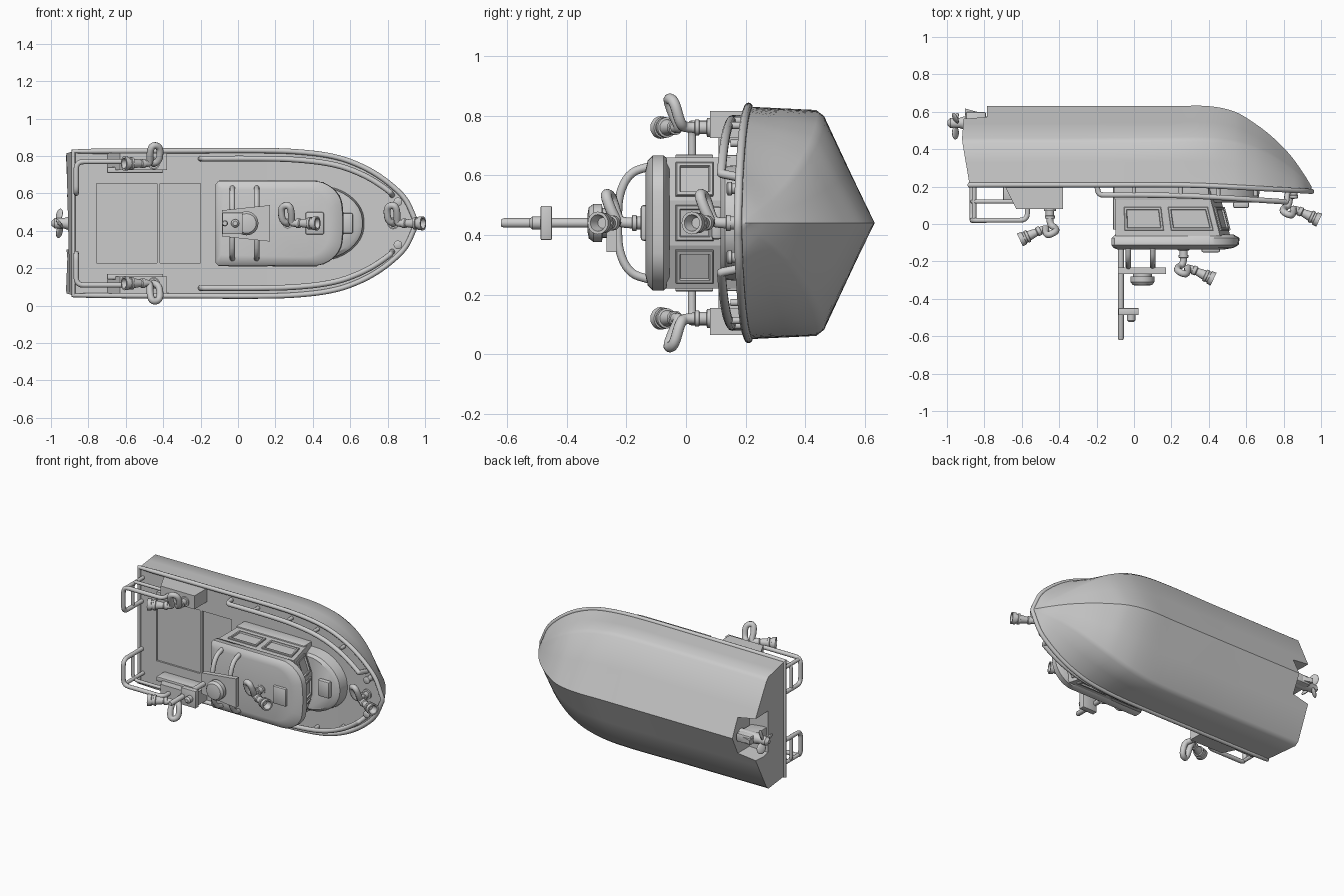
import bpy, bmesh, math
from mathutils import Matrix, Vector as V

if "Cube" in bpy.data.objects:
    bpy.data.objects.remove(bpy.data.objects["Cube"])

# boat frame: x forward, y across, z up out of the deck; M lays it on its side
M = Matrix.Translation((0, 0, .44)) @ Matrix.Rotation(math.pi / 2, 4, 'X')


def finish(bm, name, angle=35):
    bmesh.ops.recalc_face_normals(bm, faces=bm.faces)
    me = bpy.data.meshes.new(name)
    bm.to_mesh(me)
    bm.free()
    ob = bpy.data.objects.new(name, me)
    bpy.context.collection.objects.link(ob)
    ob.matrix_world = M
    return smooth(ob, angle)


def smooth(ob, angle=35):
    bpy.ops.object.select_all(action='DESELECT')
    ob.select_set(True)
    bpy.context.view_layer.objects.active = ob
    bpy.ops.object.shade_smooth_by_angle(angle=math.radians(angle))
    return ob


def loft(name, rings, angle=35):
    bm = bmesh.new()
    rs = [[bm.verts.new(p) for p in r] for r in rings]
    n = len(rs[0])
    for a, b in zip(rs, rs[1:]):
        for i in range(n):
            bm.faces.new((a[i], a[(i + 1) % n], b[(i + 1) % n], b[i]))
    bm.faces.new(rs[0])
    bm.faces.new(rs[-1])
    return finish(bm, name, angle)


def box(name, lo, hi, bev=.004):
    lo, hi = V(lo), V(hi)
    bm = bmesh.new()
    bmesh.ops.create_cube(bm, size=1, matrix=Matrix.Translation((lo + hi) / 2) @ Matrix.Diagonal((*(hi - lo), 1)))
    if bev:
        bmesh.ops.bevel(bm, geom=bm.edges[:], offset=bev, segments=2, affect='EDGES', profile=.5)
    return finish(bm, name)


def lathe(name, p, d, prof, n=20):
    R = V(d).to_track_quat('Z', 'Y')
    return loft(name, [[V(p) + R @ V((r * math.cos(k * math.tau / n), r * math.sin(k * math.tau / n), t))
                        for k in range(n)] for t, r in prof])


def tube(name, pts, r=.014, bend=.03, cyclic=False):
    pts = [V(p) for p in pts]
    out = pts if bend == 0 else [pts[0]]
    if bend:
        for a, b, c in zip(pts, pts[1:], pts[2:]):
            s = b + (a - b).normalized() * min(bend, (a - b).length * .49)
            e = b + (c - b).normalized() * min(bend, (c - b).length * .49)
            out += [s.lerp(b, t).lerp(b.lerp(e, t), t) for t in (0, .2, .4, .6, .8, 1)]
        out.append(pts[-1])
    cu = bpy.data.curves.new(name, 'CURVE')
    cu.dimensions = '3D'
    cu.bevel_depth, cu.bevel_resolution, cu.use_fill_caps = r, 3, True
    sp = cu.splines.new('POLY')
    sp.points.add(len(out) - 1)
    for q, p in zip(sp.points, out):
        q.co = (*p, 1)
    sp.use_cyclic_u = cyclic
    ob = bpy.data.objects.new(name, cu)
    bpy.context.collection.objects.link(ob)
    ob.matrix_world = M
    bpy.ops.object.select_all(action='DESELECT')
    ob.select_set(True)
    bpy.context.view_layer.objects.active = ob
    bpy.ops.object.convert(target='MESH')
    return smooth(bpy.context.object, 50)


def cut(ob, cutter):
    m = ob.modifiers.new('cut', 'BOOLEAN')
    m.operation, m.object, m.solver = 'DIFFERENCE', cutter, 'EXACT'
    bpy.context.view_layer.objects.active = ob
    bpy.ops.object.modifier_apply(modifier='cut')
    bpy.data.objects.remove(cutter)


# hull: stations of x, sheer half width/height, chine half width/height, keel height
ST = [(-.88, .385, -.215, .374, -.45, -.63), (-.3, .388, -.215, .376, -.45, -.63), (.2, .388, -.215, .374, -.455, -.63),
      (.4, .375, -.21, .345, -.455, -.63), (.54, .35, -.203, .292, -.44, -.6), (.65, .31, -.197, .23, -.41, -.535),
      (.74, .262, -.192, .165, -.37, -.465), (.83, .195, -.187, .095, -.31, -.375),
      (.9, .12, -.183, .045, -.25, -.28), (.95, .012, -.18, .006, -.19, -.2)]


def catmull(i, t):
    a, b, c, d = (ST[min(max(j, 0), len(ST) - 1)] for j in (i - 1, i, i + 1, i + 2))
    h = c[0] - b[0]
    m1 = [(c[k] - a[k]) / max(c[0] - a[0], .01) * h for k in range(6)]
    m2 = [(d[k] - b[k]) / max(d[0] - b[0], .01) * h for k in range(6)]
    f = (2 * t**3 - 3 * t**2 + 1, t**3 - 2 * t**2 + t, 3 * t**2 - 2 * t**3, t**3 - t**2)
    out = [f[0] * b[k] + f[1] * m1[k] + f[2] * c[k] + f[3] * m2[k] for k in range(6)]
    return [b[0] + h * t] + out[1:]


stations = [catmull(i, t / 5) for i in range(len(ST) - 1) for t in range(5)] + [list(ST[-1])]
rings = []
for n, (x, ws, hs, wc, hc, hk) in enumerate(stations):
    rake = (0, .04, .025) if n == 0 else (0, 0, 0)
    s, c, k = V((x, ws, hs)), V((x - rake[1], wc, hc)), V((x - rake[2], 0, hk))
    half = [s, s.lerp(c, .5), s.lerp(c, .93), c.lerp(k, .05), c.lerp(k, .5)]
    rings.append(half + [k] + [V((p.x, -p.y, p.z)) for p in reversed(half)])
hull = loft('hull', rings, 40)
cut(hull, loft('tunnel_cutter', [[(-1.1, s * w, h) for s, h in ((-1, -.38), (1, -.38), (1, -.8), (-1, -.8))] if e == 0 else
                                 [(-.785, s * w, h) for s, h in ((-1, -.45), (1, -.45), (1, -.8), (-1, -.8))]
                                 for e, w in ((0, .17), (1, .12))]))
for a, b in ((-.757, -.432), (-.417, -.2)):
    cut(hull, box('hatch_cutter', (a, -.212, -.227), (b, .212, -.1), 0))
smooth(hull, 40)
edge = [V((s[0], s[1], s[2] + .006)) for s in stations]
tube('gunwale', edge + [V((p.x, -p.y, p.z)) for p in reversed(edge)], .014, 0, True)


# trunk and roof share a plan with a rounded front
def plan(h, x0, x1, w, r, bulge):
    c = x1 - r
    q = [(c + r * math.sin(a * math.pi / 16), w - r + r * math.cos(a * math.pi / 16)) for a in range(9)]
    q = q + [((x1), (w - r) * k) for k in (.6, .2)]
    q = [(x + bulge * (1 - (y / w)**2), y) for x, y in q]
    half = [(x0, w * .93), (x0 + .015, w)] + q
    return [(x, y, h) for x, y in half] + [(x, -y, h) for x, y in reversed(half)]


loft('fore_trunk', [plan(-.23, -.1, .64, .2, .18, .04), plan(-.13, -.1, .625, .19, .17, .04),
                    plan(-.115, -.1, .6, .175, .155, .04)])
loft('roof', [plan(.055, -.1, .5, .21, .11, .03), plan(.075, -.12, .535, .226, .125, .03),
              plan(.112, -.12, .53, .226, .125, .03), plan(.128, -.11, .5, .21, .115, .03),
              plan(.135, -.09, .46, .18, .1, .03)], 40)

# wheelhouse with forward-leaning faceted front
side = [(-.1, .22), (.41, .22), (.465, .075)]


def wall(h):
    d = .05 * (h + .13) / .195
    half = [(x + (d if x > 0 else 0), y, h) for x, y in side]
    return half + [(x, -y, z) for x, y, z in reversed(half)]


loft('wheelhouse', [wall(-.225), wall(-.1), wall(.065)], 20)
box('wheelhouse_plinth', (-.105, -.228, -.23), (.4, .228, -.13))


def window(name, i, u0, u1):
    lo, hi = wall(-.09), wall(.035)
    a, b, c, d = V(lo[i]), V(lo[(i + 1) % 6]), V(hi[(i + 1) % 6]), V(hi[i])
    q = [a.lerp(b, u0), a.lerp(b, u1), d.lerp(c, u1), d.lerp(c, u0)]
    nrm = (q[1] - q[0]).cross(q[3] - q[0]).normalized()
    mid = sum(q, V()) / 4
    if nrm.dot(mid - V((.1, 0, mid.z))) < 0:
        nrm = -nrm
    def ring(inset, out):
        return [p + (q[k - 1] - p).normalized() * inset + (q[(k + 1) % 4] - p).normalized() * inset + nrm * out
                for k, p in enumerate(q)]
    loft(name, [ring(0, -.005), ring(0, .007), ring(.003, .01), ring(.013, .01), ring(.016, .001)], 30)


for i, u0, u1 in ((0, .09, .47), (0, .54, .95), (1, .13, .9), (2, .1, .9), (3, .1, .87), (4, .05, .46), (4, .53, .91)):
    window('window', i, u0, u1)
box('cabin_door', (-.112, -.08, -.21), (-.095, .08, .03))
box('roof_hatch', (.36, -.06, .125), (.46, .06, .152), .01)
box('trunk_hatch', (.53, -.055, -.12), (.615, .055, -.085), .01)

# radar arch, platform, dome and mast
for x in (-.03, .1):
    tube('arch', [(x, .19, .12), (x, .17, .19), (x, .09, .228), (x, -.09, .228), (x, -.17, .19), (x, -.19, .12)], .015, .05)
loft('radar_platform', [[(-.085, -.07, h), (.17, -.097, h), (.17, .097, h), (-.085, .07, h)] for h in (.232, .266)])
lathe('radar_dome', (.045, 0, .26), (0, 0, 1), [(0, .05), (.02, .05), (.022, .064), (.05, .064), (.066, .052), (.07, .03)], 28)
lathe('mast', (-.07, 0, .12), (0, 0, 1), [(0, .016), (.49, .016), (.5, .012)])
box('mast_bracket', (-.083, -.057, .45), (.025, .057, .487), .003)
lathe('mast_lamp', (-.015, 0, .48), (0, 0, 1), [(0, .022), (.035, .022), (.045, .012)])


# water cannons
def cannon(o, fx, fy):
    def P(x, y, z):
        return (o[0] + fx * x, o[1] + fy * y, o[2] + z)
    lathe('cannon_base', P(0, 0, -.01), (0, 0, 1), [(0, .032), (.02, .032), (.021, .022), (.045, .022),
                                                  (.046, .027), (.06, .027), (.061, .019), (.07, .019)])
    tube('cannon_pipe', [P(0, 0, 0), P(0, 0, .085), P(-.03, .015, .1), P(-.035, .09, .12), P(.01, .1, .142),
                         P(.022, .05, .125), P(.02, 0, .1), P(.05, 0, .117)], .0185, .035)
    lathe('cannon_nozzle', P(.035, 0, .107), (fx * .9, 0, .42),
          [(0, .019), (.015, .019), (.016, .025), (.035, .025), (.04, .02), (.085, .027), (.087, .034), (.1, .034),
           (.102, .029), (.112, .031), (.113, .036), (.138, .038), (.138, .028), (.1, .018)])


cannon((.265, 0, .13), 1, 1)
cannon((.83, 0, -.185), 1, 1)

# mirrored deck fittings
for s in (1, -1):
    loft('side_locker', [[(a, s * .285, h), (-.38, s * .285, h), (-.38, s * .375, h), (a, s * .375, h)]
                         for a, h in ((-.7, -.22), (-.63, -.08))], 30)
    box('locker_step', (-.7, min(s * .27, s * .3), -.22), (-.4, max(s * .27, s * .3), -.13))
    cannon((-.45, s * .32, -.08), -1, s)
    tube('stern_rail', [(-.865, s * .16, -.22), (-.865, s * .16, -.02), (-.865, s * .33, -.02),
                        (-.57, s * .33, -.02), (-.57, s * .33, -.1)], .014, .04)
    tube('stern_rail_middle', [(-.865, s * .16, -.12), (-.865, s * .33, -.12), (-.62, s * .33, -.12)], .011, .04)
    lathe('stern_rail_post', (-.855, s * .32, -.22), (0, 0, 1), [(0, .012), (.195, .012)], 12)
    # side rail follows the deck edge
    path = [(x, s * (w - .043), h + .06 + .012 * max(x, 0)) for x, w, h, *_ in stations if -.15 < x < .82]
    a, b = path[0], path[-1]
    tube('side_rail', [(-.2, a[1], -.22), (-.19, a[1], a[2])] + path + [(.815, s * .165, b[2]), (.825, s * .15, -.195)], .015, .025)
    for x, w in ((0, .388), (.25, .387), (.45, .37), (.65, .31)):
        lathe('side_rail_post', (x, s * (w - .043), -.22), (0, 0, 1), [(0, .012), (.07, .012)], 12)
    lathe('bollard', (.855, s * .115, -.2), (0, 0, 1), [(0, .018), (.045, .018), (.047, .023), (.06, .023), (.064, .016)])

# stern drive and propeller
box('drive_leg', (-.9, -.03, -.6), (-.79, .03, -.42), .012)
lathe('drive_shaft', (-.78, 0, -.54), (-1, 0, 0), [(0, .035), (.13, .035), (.15, .028), (.2, .028), (.217, .012)])
loft('skeg', [[(-.905, y, -.618), (-.84, y, -.6), (-.79, y, -.565), (-.9, y, -.55)] for y in (-.015, .015)])
for k in range(3):
    bm = bmesh.new()
    R = Matrix.Rotation(k * math.tau / 3, 4, 'X')
    bmesh.ops.create_uvsphere(bm, u_segments=16, v_segments=10, radius=1,
                              matrix=Matrix.Translation((-.955, 0, -.54)) @ R @ Matrix.Translation((0, 0, .052))
                              @ Matrix.Rotation(.6, 4, 'Z') @ Matrix.Diagonal((.01, .03, .036, 1)))
    finish(bm, 'propeller_blade', 60)
